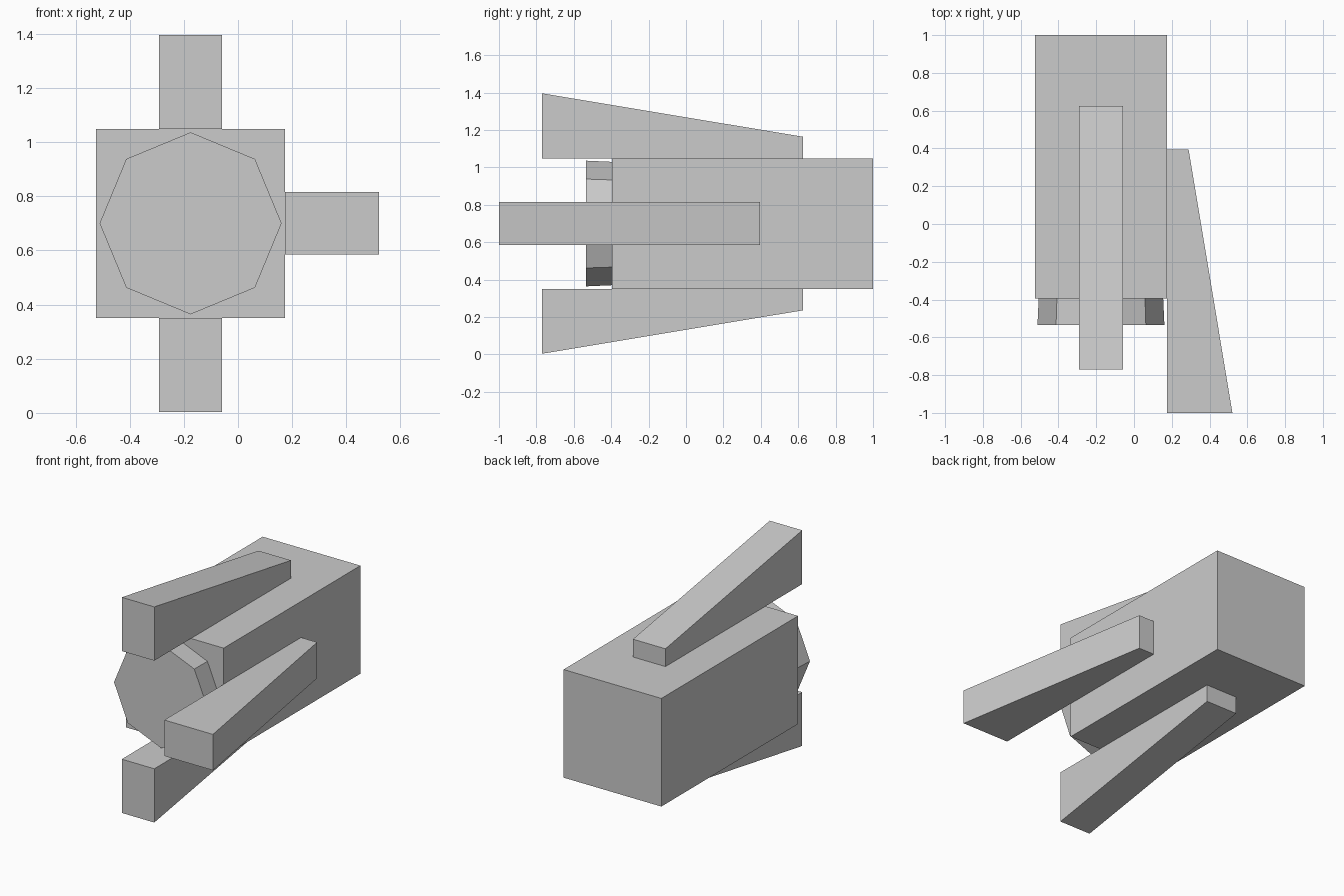
import bpy
import math
from mathutils import Matrix, Vector

if "Cube" in bpy.data.objects:
    bpy.data.objects.remove(bpy.data.objects["Cube"], do_unlink=True)

grey = bpy.data.materials.new("plain_grey")
grey.use_nodes = True
GREY = (0.6, 0.6, 0.6, 1)
grey.diffuse_color = GREY
grey.node_tree.nodes["Principled BSDF"].inputs["Base Color"].default_value = GREY

# Axis of the body, and half its width
CX, CZ, HALF = -0.175, 0.70, 0.349
FIN_HALF, FIN_LENGTH = 0.116, 1.395


def make_object(name, verts, faces):
    mesh = bpy.data.meshes.new(name)
    mesh.from_pydata(verts, [], faces)
    mesh.materials.append(grey)
    obj = bpy.data.objects.new(name, mesh)
    bpy.context.collection.objects.link(obj)
    return obj


def loft(name, first, last):
    """Solid between two matching rings, given in order from front to back."""
    n = len(first)
    faces = [tuple(range(n)), tuple(reversed(range(n, 2 * n)))]
    faces += [(i, i + n, (i + 1) % n + n, (i + 1) % n) for i in range(n)]
    return make_object(name, first + last, faces)


def ring(y, radius, sides, start):
    angles = [start + math.tau * i / sides for i in range(sides)]
    return [Vector((CX + radius * math.cos(a), y, CZ + radius * math.sin(a)))
            for a in angles]


# Square body
corner = HALF * math.sqrt(2)
loft("body", ring(-0.395, corner, 4, math.pi / 4), ring(1, corner, 4, math.pi / 4))

# Eight-sided front plug, narrowing slightly towards the body
loft("front_plug", ring(-0.535, 0.336, 8, 0), ring(-0.38, 0.329, 8, 0))


# Tapered fins, each turned about the body axis
def fin(name, front, turn):
    spin = Matrix.Rotation(turn, 3, 'Y')

    def section(y, height):
        outline = [(-FIN_HALF, HALF), (FIN_HALF, HALF),
                   (FIN_HALF, HALF + height), (-FIN_HALF, HALF + height)]
        return [spin @ Vector((x, y, z)) + Vector((CX, 0, CZ)) for x, z in outline]

    loft(name, section(front, 0.347), section(front + FIN_LENGTH, 0.115))


fin("top_fin", -0.77, 0)
fin("left_fin", -1, math.pi / 2)
fin("bottom_fin", -0.77, math.pi)
